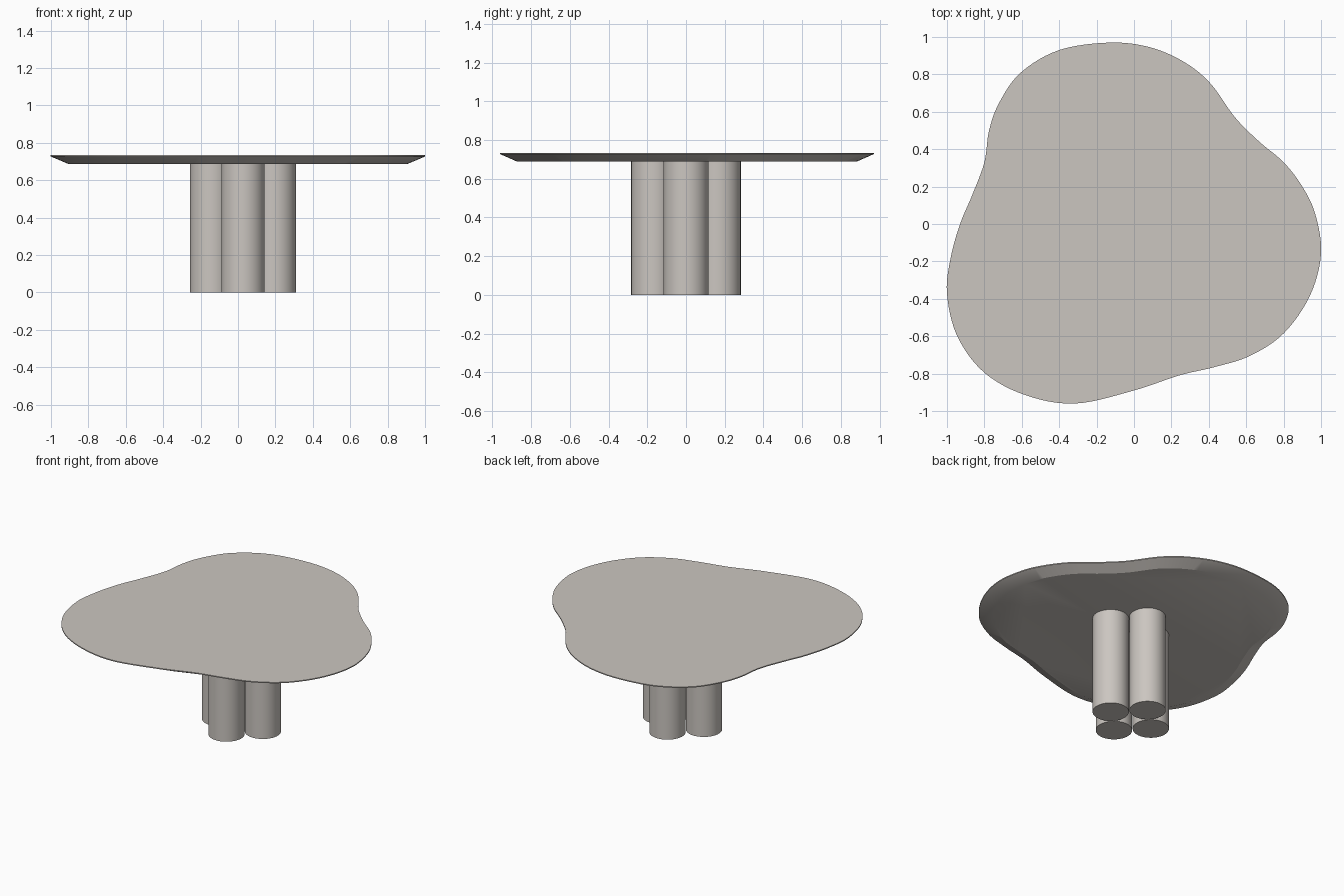
import bpy, bmesh, math

if "Cube" in bpy.data.objects:
    bpy.data.objects.remove(bpy.data.objects["Cube"])

mat = bpy.data.materials.new("warm grey")
mat.diffuse_color = (0.60, 0.565, 0.53, 1)
mat.use_nodes = True
mat.node_tree.nodes["Principled BSDF"].inputs["Base Color"].default_value = mat.diffuse_color

# Top outline, clockwise as seen from above
PTS = [(-0.13, 0.97), (-0.40, 0.93), (-0.605, 0.81), (-0.72, 0.65), (-0.775, 0.50),
       (-0.80, 0.33), (-0.865, 0.155), (-0.93, 0.0), (-0.98, -0.18), (-1.0, -0.37),
       (-0.945, -0.60), (-0.80, -0.795), (-0.58, -0.915), (-0.315, -0.96), (0.0, -0.89),
       (0.24, -0.81), (0.43, -0.765), (0.62, -0.705), (0.80, -0.585), (0.94, -0.385),
       (1.0, -0.16), (0.97, 0.05), (0.90, 0.20), (0.80, 0.33), (0.67, 0.44),
       (0.54, 0.57), (0.41, 0.75), (0.27, 0.865), (0.085, 0.945)]


def smooth_loop(p, steps=6):
    """Closed Catmull-Rom curve through the points."""
    out, n = [], len(p)
    for i in range(n):
        a, b, c, d = (p[(i + k) % n] for k in (-1, 0, 1, 2))
        for s in range(steps):
            t = s / steps
            out.append(tuple(0.5 * (2 * b[j] + (c[j] - a[j]) * t
                       + (2 * a[j] - 5 * b[j] + 4 * c[j] - d[j]) * t * t
                       + (3 * b[j] - a[j] - 3 * c[j] + d[j]) * t ** 3) for j in (0, 1)))
    return out


def loft(name, rings):
    """Skin a stack of closed rings and cap both ends."""
    bm = bmesh.new()
    vs = [[bm.verts.new(co) for co in r] for r in rings]
    n = len(vs[0])
    for lo, hi in zip(vs, vs[1:]):
        for i in range(n):
            k = (i + 1) % n
            bm.faces.new((lo[i], lo[k], hi[k], hi[i]))
    bm.faces.new(vs[0][::-1])
    bm.faces.new(vs[-1])
    bmesh.ops.recalc_face_normals(bm, faces=bm.faces)
    me = bpy.data.meshes.new(name)
    bm.to_mesh(me)
    bm.free()
    me.materials.append(mat)
    ob = bpy.data.objects.new(name, me)
    bpy.context.collection.objects.link(ob)
    bpy.ops.object.select_all(action='DESELECT')
    ob.select_set(True)
    bpy.context.view_layer.objects.active = ob
    bpy.ops.object.shade_smooth_by_angle(angle=math.radians(25))
    return ob


# Table top: thin lip at the edge, underside bevelled inward
outline = smooth_loop(PTS)
loft("table_top", [[(x * s, y * s, z) for x, y in outline]
                   for s, z in ((0.908, 0.688), (1.0, 0.727), (1.0, 0.734))])

# Four touching cylindrical legs in a diamond
R, D, CX = 0.116, 0.167, 0.027
for name, dx, dy in (("front_leg", 0, -1), ("back_leg", 0, 1),
                     ("left_leg", -1, 0), ("right_leg", 1, 0)):
    loft(name, [[(CX + dx * D + R * math.cos(math.tau * i / 64),
                  dy * D + R * math.sin(math.tau * i / 64), z) for i in range(64)]
                for z in (0.0, 0.69)])
